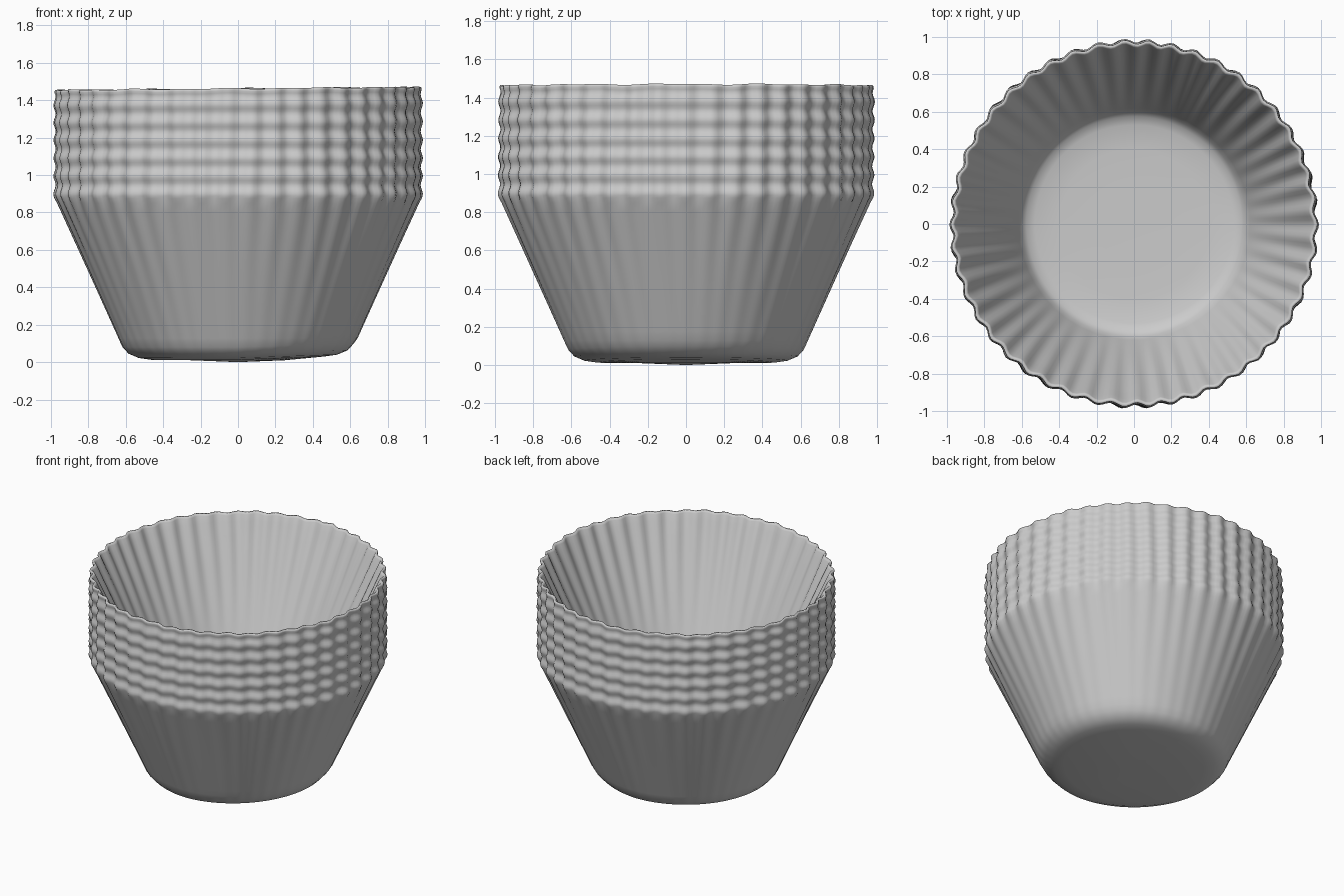
import bpy, bmesh, math

if "Cube" in bpy.data.objects:
    bpy.data.objects.remove(bpy.data.objects["Cube"])

SEGMENTS = 288
FLUTES = 46

# Profile (radius, height, flute depth): underside, outer cone
profile = [(0.25, 0.01, 0), (0.46, 0.012, 0), (0.53, 0.022, 0), (0.585, 0.045, 0),
           (0.617, 0.08, 0.001)]
for i in range(1, 17):
    t = i / 16
    profile.append((0.617 + 0.345 * t, 0.08 + 0.77 * t, 0.001 + 0.005 * t * t))

# Stacked rims of the nested cups: gentle horizontal ridges
RIMS, STEPS = 6, 7
for i in range(RIMS * STEPS + 1):
    t = i / (RIMS * STEPS)
    ridge = 0.006 * math.sin(2 * math.pi * RIMS * t)
    profile.append((0.971 + ridge, 0.875 + 0.575 * t, 0.011))

# Thin lip, then inner cone of the topmost cup and its raised floor
profile += [(0.968, 1.463, 0.011), (0.955, 1.462, 0.011), (0.948, 1.45, 0.011)]
for i in range(1, 19):
    t = i / 18
    profile.append((0.948 - 0.348 * t, 1.45 - 0.77 * t, 0.011 * (1 - t)))
profile += [(0.575, 0.655, 0), (0.53, 0.64, 0), (0.4, 0.632, 0), (0.2, 0.63, 0)]


def unevenness(a, z):
    """Smooth repeatable paper wobble around the cup."""
    return (0.5 * math.sin(3 * a + 2.1 * z) + 0.3 * math.sin(7 * a - 3 * z + 1)
            + 0.2 * math.sin(11 * a + 5 * z + 2))


bm = bmesh.new()
rings = []
for r, z, depth in profile:
    ring = []
    for s in range(SEGMENTS):
        a = 2 * math.pi * s / SEGMENTS
        # Slightly irregular pleats
        wobble = unevenness(a, z)
        flute = depth * math.cos(FLUTES * a + 0.8 * wobble)
        rr = r + flute + 0.003 * wobble * min(1, z)
        # Rim is a little higher on the right and ragged along its edge
        lift = 0.008 * math.cos(a) * max(0, (z - 1.2) / 0.26)
        if z > 1.4:
            lift += 0.004 * math.sin(17 * a + 1) * math.sin(5 * a)
        # Base edge rises a little toward the right
        if r > 0.45 and z < 0.1:
            lift += 0.018 * max(0, math.cos(a))
        ring.append(bm.verts.new((rr * math.cos(a), rr * math.sin(a), z + lift)))
    rings.append(ring)

for lower, upper in zip(rings, rings[1:]):
    for s in range(SEGMENTS):
        n = (s + 1) % SEGMENTS
        bm.faces.new((lower[s], lower[n], upper[n], upper[s]))

# Close underside and inner floor
for ring, z in ((rings[0], 0.0), (rings[-1], 0.63)):
    centre = bm.verts.new((0, 0, z))
    for s in range(SEGMENTS):
        bm.faces.new((ring[s], ring[(s + 1) % SEGMENTS], centre))

bmesh.ops.recalc_face_normals(bm, faces=bm.faces)
mesh = bpy.data.meshes.new("baking_cup_stack")
bm.to_mesh(mesh)
bm.free()
cup = bpy.data.objects.new("baking_cup_stack", mesh)
bpy.context.collection.objects.link(cup)
for p in mesh.polygons:
    p.use_smooth = True
